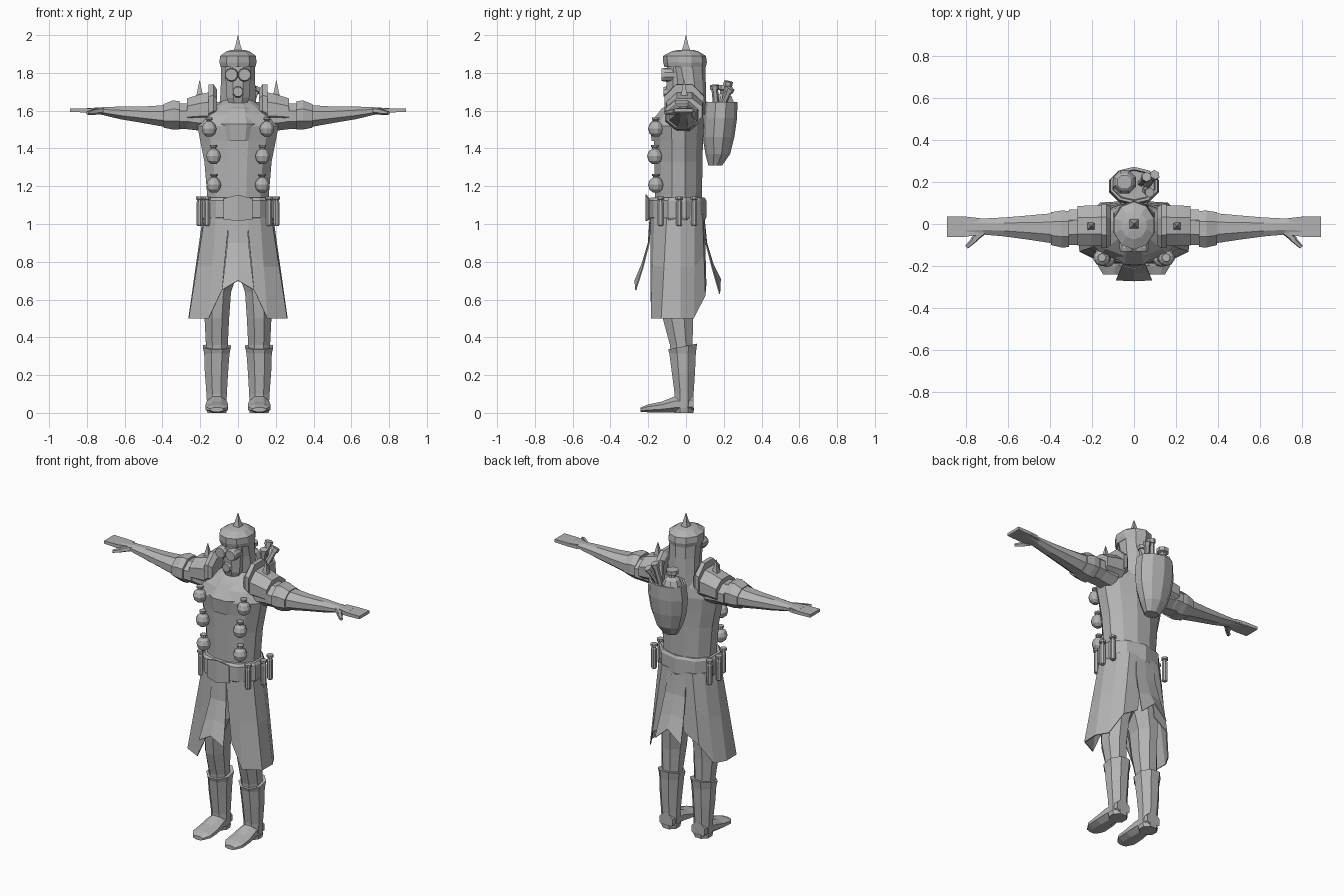
import bpy, bmesh, math
from mathutils import Vector, Matrix

GREY = bpy.data.materials.new("plain grey")
GREY.diffuse_color = (0.45, 0.45, 0.45, 1)


def finish(name, bm, mirror=False):
    bmesh.ops.recalc_face_normals(bm, faces=bm.faces)
    me = bpy.data.meshes.new(name)
    bm.to_mesh(me)
    bm.free()
    me.materials.append(GREY)
    ob = bpy.data.objects.new(name, me)
    bpy.context.collection.objects.link(ob)
    if mirror:
        ob.modifiers.new("mirror", 'MIRROR').use_mirror_merge = False
    return ob


def ring_loft(bm, axis, rings, n):
    """Rings are (position on axis, centre u, centre v, half width u, half width v)."""
    rows = []
    k = 1 / math.cos(math.pi / n)
    for w, cu, cv, ru, rv in rings:
        row = []
        for i in range(n):
            a = 2 * math.pi * (i + 0.5) / n
            u, v = cu + ru * k * math.cos(a), cv + rv * k * math.sin(a)
            co = {'z': (u, v, w), 'x': (w, u, v), 'y': (u, w, v)}[axis]
            row.append(bm.verts.new(co))
        rows.append(row)
    for a, b in zip(rows, rows[1:]):
        for i in range(n):
            j = (i + 1) % n
            bm.faces.new((a[i], a[j], b[j], b[i]))
    bm.faces.new(rows[0])
    bm.faces.new(rows[-1])


def loft(name, axis, rings, n=8, mirror=False):
    bm = bmesh.new()
    ring_loft(bm, axis, rings, n)
    return finish(name, bm, mirror)


def sheet(name, rows, mirror=False):
    """Open cloth panel from rows of points."""
    bm = bmesh.new()
    vs = [[bm.verts.new(p) for p in r] for r in rows]
    for a, b in zip(vs, vs[1:]):
        for i in range(len(a) - 1):
            bm.faces.new((a[i], a[i + 1], b[i + 1], b[i]))
    ob = finish(name, bm, mirror)
    s = ob.modifiers.new("thickness", 'SOLIDIFY')
    s.thickness, s.offset = 0.006, 0
    return ob


def turned(name, base, tip, profile, n=8, mirror=False):
    """Round part from base to tip; profile holds (fraction, radius)."""
    base, tip = Vector(base), Vector(tip)
    d = tip - base
    bm = bmesh.new()
    ring_loft(bm, 'z', [(t * d.length, 0, 0, r, r) for t, r in profile], n)
    rot = Vector((0, 0, 1)).rotation_difference(d).to_matrix().to_4x4()
    bm.transform(Matrix.Translation(base) @ rot)
    return finish(name, bm, mirror)


# Torso
loft("torso", 'z', [(1.0, 0, -.04, .165, .125), (1.15, 0, -.04, .163, .125),
                    (1.33, 0, -.04, .178, .127), (1.44, 0, -.04, .2, .13),
                    (1.52, 0, -.042, .215, .137), (1.58, 0, -.03, .185, .12),
                    (1.63, 0, -.01, .11, .09), (1.66, 0, 0, .07, .06)], 12)
loft("chest_plate", 'z', [(1.44, 0, -.12, .09, .062), (1.53, 0, -.12, .11, .072),
                          (1.61, 0, -.06, .085, .07), (1.64, 0, -.03, .06, .05)], 8)

# Head, hood and mask
loft("hood", 'z', [(1.58, 0, .03, .1, .075), (1.66, 0, .025, .095, .078),
                   (1.76, 0, .015, .09, .085), (1.86, 0, .0, .09, .098)], 10)
loft("face", 'z', [(1.64, 0, -.05, .05, .04), (1.67, 0, -.05, .06, .05),
                   (1.76, 0, -.045, .065, .06), (1.86, 0, -.04, .07, .06)], 8)
loft("respirator", 'y', [(-.12, 0, 1.70, .024, .024), (-.08, 0, 1.70, .035, .035)], 8)
loft("goggle", 'y', [(-.13, .035, 1.79, .03, .03), (-.115, .035, 1.79, .035, .035),
                     (-.06, .035, 1.79, .035, .035)], 10, True)

# Spiked helmet
loft("helmet", 'z', [(1.83, 0, -.005, .092, .104), (1.855, 0, -.005, .098, .11),
                     (1.89, 0, -.008, .095, .108), (1.915, 0, -.005, .06, .065),
                     (1.922, 0, 0, .03, .03)], 10)
turned("helmet_spike", (0, 0, 1.91), (0, 0, 2.0), [(0, .025), (.4, .013), (1, .001)], 4)

# Shoulder armour
loft("collar_guard", 'x', [(.11, -.01, 1.63, .09, .08), (.13, -.01, 1.64, .105, .1),
                           (.155, -.01, 1.63, .105, .108)], 8, True)
loft("shoulder_guard", 'x', [(.14, -.008, 1.61, .098, .09), (.2, -.008, 1.605, .096, .082),
                             (.27, -.008, 1.595, .094, .07)], 8, True)
turned("shoulder_spike", (.203, -.01, 1.67), (.203, -.01, 1.76),
       [(0, .02), (.35, .013), (1, .001)], 4, True)

# Arms, bands and hands
loft("arm", 'x', [(.17, -.015, 1.56, .08, .07), (.27, -.015, 1.57, .08, .068),
                  (.33, -.02, 1.575, .075, .062), (.4, -.02, 1.572, .07, .056),
                  (.5, -.017, 1.578, .058, .044), (.62, -.014, 1.588, .045, .034),
                  (.72, -.012, 1.598, .038, .02), (.8, -.012, 1.602, .047, .011)], 8, True)
loft("upper_arm_band", 'x', [(.255, -.015, 1.57, .082, .064), (.27, -.015, 1.57, .085, .068),
                             (.31, -.015, 1.57, .085, .066)], 8, True)
loft("arm_band", 'x', [(.31, -.024, 1.575, .086, .075), (.345, -.024, 1.577, .088, .077),
                       (.395, -.022, 1.572, .078, .062)], 8, True)
loft("hand", 'x', [(.74, -.012, 1.6, .038, .014), (.8, -.013, 1.601, .048, .011),
                   (.89, -.013, 1.603, .049, .009)], 4, True)
turned("thumb", (.71, -.03, 1.6), (.765, -.075, 1.593),
       [(0, .013), (1, .013)], 5, True)
turned("thumb_tip", (.755, -.07, 1.594), (.797, -.11, 1.588),
       [(0, .013), (1, .008)], 5, True)

# Flasks down the chest
for x, y, z in ((.153, -.16, 1.505), (.13, -.165, 1.36), (.128, -.16, 1.208)):
    turned("chest_flask", (x, y, z - .042), (x, y, z + .058),
           [(0, .014), (.16, .032), (.42, .039), (.66, .031), (.8, .014),
            (.86, .013), (.9, .019), (1, .019)], 10, True)

# Belt with a raised front
loft("belt", 'z', [(1.02, 0, -.045, .18, .138), (1.035, 0, -.047, .188, .147),
                   (1.125, 0, -.047, .188, .147), (1.14, 0, -.045, .178, .136)], 10)
sheet("buckle", [[(-.075, -.196, z), (0, -.212, z + d), (.075, -.196, z)]
                 for z, d in ((1.135, .02), (1.025, -.01))])

# Vials on the belt
for x, y in ((.165, -.135), (.204, -.036), (.193, .043)):
    turned("belt_vial", (x, y, .99), (x, y, 1.145),
           [(0, .012), (.05, .016), (.8, .016), (.84, .012), (.9, .012),
            (.91, .019), (1, .019)], 8, True)

# Coat skirt: top point and hem point for each fold
folds = [((.045, -.185, 1.05), (.085, -.185, .65)), ((.115, -.165, 1.05), (.155, -.182, .5)),
         ((.172, -.1, 1.05), (.258, -.13, .5)), ((.182, -.03, 1.05), (.26, -.03, .5)),
         ((.155, .045, 1.05), (.22, .04, .5)), ((.105, .085, 1.05), (.16, .1, .62)),
         ((.03, .095, 1.05), (.06, .105, .68))]
sheet("coat_skirt", [[Vector(a).lerp(Vector(b), t) for a, b in folds]
                     for t in (0, .5, 1)], True)
sheet("front_flap", [[(-w, y, z), (0, y - .004, z + d), (w, y, z)] for w, y, z, d in
                     ((.05, -.185, 1.05, 0), (.055, -.195, .9, 0),
                      (.07, -.228, .77, .02), (.085, -.266, .65, .05))])
sheet("back_flap", [[(-w, y, z), (0, y + .004, z + d), (w, y, z)] for w, y, z, d in
                    ((.06, .09, 1.05, 0), (.07, .105, .9, 0),
                     (.08, .138, .77, .02), (.09, .178, .63, .08))])

# Legs and boots
loft("leg", 'z', [(.3, .112, -.025, .055, .055), (.36, .112, -.025, .058, .06),
                  (.5, .112, -.043, .065, .08), (.64, .105, -.045, .068, .095),
                  (.74, .088, -.042, .086, .105), (1.02, .085, -.04, .085, .11)], 8, True)
boot = loft("boot_shaft", 'z', [(.01, .112, -.012, .05, .05), (.1, .113, -.01, .054, .05),
                                (.22, .114, -.014, .062, .062), (.315, .112, -.018, .067, .07),
                                (.355, .112, -.018, .074, .077)], 8, True)
for v in boot.data.vertices:      # cuff rises towards the back
    if v.co.z > .34:
        v.co.z += .2 * v.co.y
loft("boot_foot", 'y', [(.04, .112, .05, .045, .045), (-.06, .112, .045, .054, .042),
                        (-.13, .112, .031, .06, .028), (-.2, .112, .024, .06, .021),
                        (-.24, .112, .017, .035, .012)], 8, True)
loft("boot_sole", 'z', [(0, .112, -.01, .05, .05), (.025, .112, -.01, .056, .052)], 8, True)

# Back bag with bottle and tubes
loft("back_bag", 'z', [(1.31, 0, .155, .045, .035), (1.37, 0, .168, .08, .062),
                       (1.46, 0, .172, .108, .08), (1.56, 0, .18, .12, .086),
                       (1.645, 0, .185, .112, .083), (1.645, 0, .185, .1, .07),
                       (1.61, 0, .185, .095, .066)], 10)
turned("bag_bottle", (-.045, .2, 1.58), (-.045, .2, 1.735),
       [(0, .05), (.4, .055), (.62, .04), (.72, .02), (.82, .02), (.85, .034), (1, .034)], 8)
for base, tip in (((.03, .19, 1.58), (.06, .225, 1.755)),
                  ((.05, .17, 1.58), (.1, .235, 1.72)),
                  ((.05, .165, 1.58), (.075, .15, 1.735))):
    turned("bag_tube", base, tip, [(0, .015), (.85, .015), (.86, .021), (1, .021)], 6)
